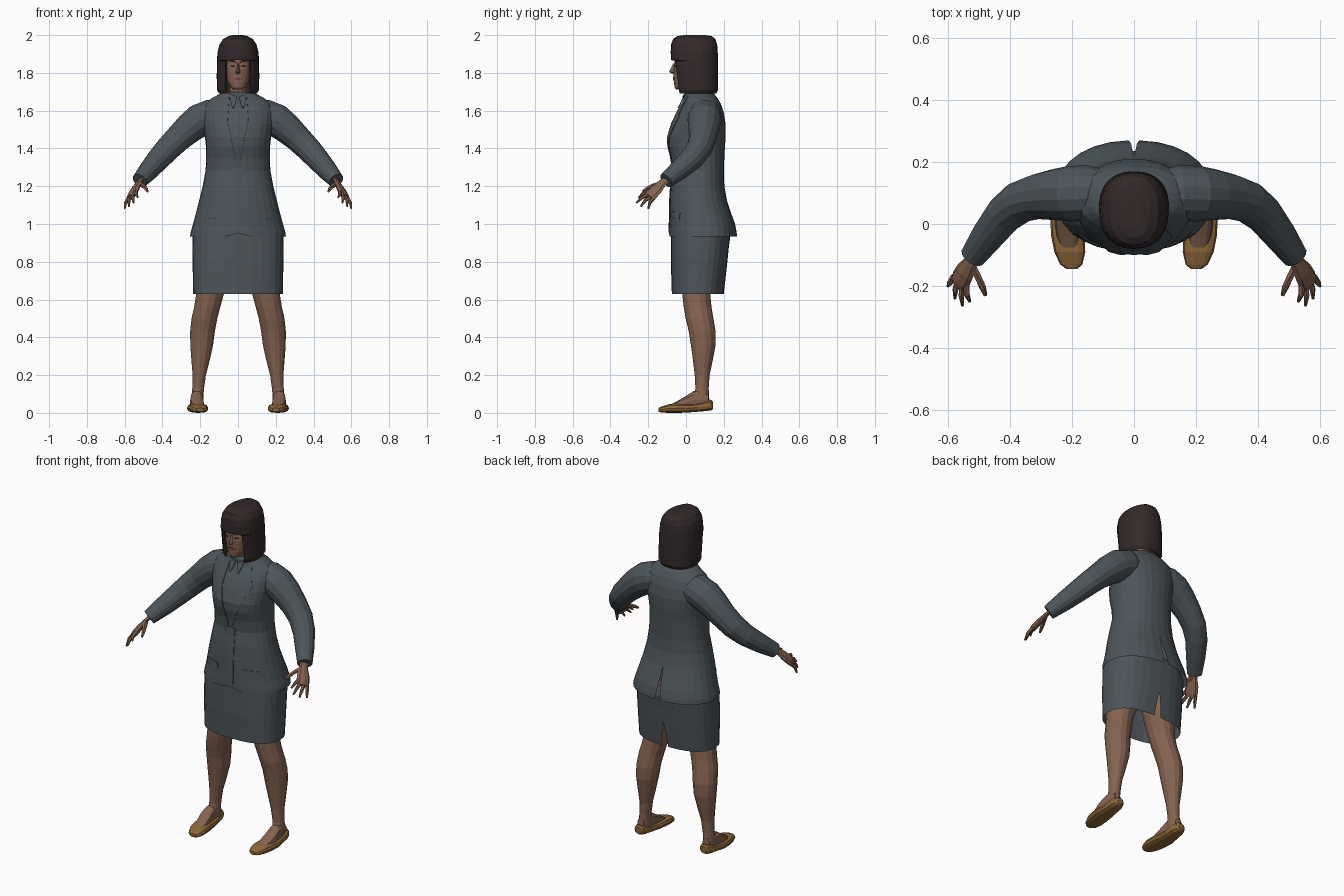
import bpy, bmesh, math
from mathutils import Vector
from mathutils.bvhtree import BVHTree

if "Cube" in bpy.data.objects:
    bpy.data.objects.remove(bpy.data.objects["Cube"])


def material(name, rgb):
    m = bpy.data.materials.new(name)
    m.use_nodes = True
    m.diffuse_color = (*rgb, 1)
    m.node_tree.nodes["Principled BSDF"].inputs["Base Color"].default_value = (*rgb, 1)
    return m


SUIT = material("slate suit", (0.075, 0.092, 0.104))
SKIN = material("brown skin", (0.235, 0.125, 0.08))
HAIR = material("dark hair", (0.033, 0.022, 0.022))
SHOE = material("tan leather", (0.27, 0.135, 0.04))
LIPS = material("lips", (0.17, 0.065, 0.05))
EYES = material("dark eyes", (0.025, 0.015, 0.012))


def skin_rings(name, rings, mat, closed=False, caps=(True, True), thick=0):
    """Join a list of point rings into a faceted surface."""
    bm = bmesh.new()
    vs = [[bm.verts.new(p) for p in r] for r in rings]
    n = len(vs[0])
    for a, b in zip(vs, vs[1:]):
        for i in range(n if closed else n - 1):
            j = (i + 1) % n
            bm.faces.new((a[i], a[j], b[j], b[i]))
    for flag, ring in zip(caps, (vs[0], vs[-1])):
        if flag:
            bm.faces.new(ring if closed else ring[:-1])
    bmesh.ops.remove_doubles(bm, verts=bm.verts, dist=0.0003)
    bmesh.ops.recalc_face_normals(bm, faces=bm.faces)
    me = bpy.data.meshes.new(name)
    bm.to_mesh(me)
    bm.free()
    me.materials.append(mat)
    ob = bpy.data.objects.new(name, me)
    bpy.context.scene.collection.objects.link(ob)
    if thick:
        mod = ob.modifiers.new("thickness", "SOLIDIFY")
        mod.thickness = thick
    return ob


def spow(v, e):
    return math.copysign(abs(v) ** e, v)


def loft(name, sections, mat, n=24, p=2.2, seam=1, x=0, caps=(False, False), thick=0):
    """Stack level rings: (z, half width, front y, back y, seam gap[, x offset])."""
    rings = []
    for z, rx, yf, yb, gap, *off in sections:
        cx = x + (off[0] if off else 0)
        ring = []
        for i in range(n + 1):
            t = gap + (2 * math.pi - 2 * gap) * i / n
            ring.append((cx + rx * spow(math.sin(t), 2 / p),
                         (yf + yb) / 2 + seam * (yb - yf) / 2 * spow(math.cos(t), 2 / p), z))
        rings.append(ring)
    return skin_rings(name, rings, mat, caps=caps, thick=thick)


def tube(name, path, mat, s=1, n=8, side=(0, 1, 0), flat=1):
    """Tapered tube along (x, y, z, radius) points, mirrored when s is -1."""
    pts = [Vector(q[:3]) for q in path]
    rings = []
    for i, c in enumerate(pts):
        tan = (pts[min(i + 1, len(pts) - 1)] - pts[max(i - 1, 0)]).normalized()
        a = Vector(side)
        a = (a - tan * a.dot(tan)).normalized()
        b = tan.cross(a) * flat
        ring = []
        for k in range(n):
            t = 2 * math.pi * k / n
            v = c + path[i][3] * (math.cos(t) * a + math.sin(t) * b)
            ring.append((v.x * s, v.y, v.z))
        rings.append(ring)
    return skin_rings(name, rings, mat, closed=True)


def tree(ob):
    me = ob.data
    return BVHTree.FromPolygons([v.co for v in me.vertices], [f.vertices[:] for f in me.polygons])


def along(line, t):
    f = t * (len(line) - 1)
    i = min(int(f), len(line) - 2)
    return Vector(line[i]).lerp(Vector(line[i + 1]), f - i)


def plate(name, target, edge_a, edge_b, mat, s=1, lift=0.004, steps=10):
    """Thin strip between two (x, z) lines, laid on the front of a part."""
    rings = []
    for i in range(steps + 1):
        a, b = along(edge_a, i / steps), along(edge_b, i / steps)
        row = []
        for k in range(4):
            q = a.lerp(b, k / 3)
            hit = target.ray_cast(Vector((q.x * s, -2, q.y)), Vector((0, 1, 0)))[0]
            row.append((q.x * s, (hit.y if hit else 0) - lift, q.y))
        rings.append(row)
    return skin_rings(name, rings, mat, caps=(False, False), thick=0.004)


# Jacket, with an open vent at the back
jacket = loft("jacket", [
    (0.935, .254, -.09, .27, .05), (0.96, .25, -.09, .268, .045), (1.0, .238, -.088, .26, .03),
    (1.06, .222, -.087, .238, .015), (1.12, .207, -.086, .218, 0), (1.2, .187, -.082, .203, 0),
    (1.28, .172, -.07, .2, 0), (1.35, .168, -.08, .203, 0), (1.41, .17, -.097, .206, 0),
    (1.46, .175, -.1, .21, 0), (1.53, .188, -.08, .21, 0), (1.59, .192, -.052, .2, 0),
    (1.635, .178, -.025, .185, 0), (1.665, .14, -.01, .168, 0), (1.69, .095, -.008, .148, 0),
    (1.7, .062, 0, .13, 0)], SUIT, n=28)
for v in jacket.data.vertices:  # rounded front corners at the hem
    if v.co.z < 0.95 and v.co.y < 0 and abs(v.co.x) < 0.03:
        v.co.z += 0.015

# Jacket front: lapels, shirt collar, overlap edge and pocket flaps
body = tree(jacket)
for s, label in ((1, "left"), (-1, "right")):
    plate(label + "_lapel", body, [(.045, 1.69), (.055, 1.55), (.01, 1.32)],
          [(.085, 1.68), (.125, 1.56), (.015, 1.31)], SUIT, s)
    plate(label + "_shirt_collar", body, [(.004, 1.675), (.02, 1.62)],
          [(.05, 1.69), (.03, 1.615)], SUIT, s, lift=.009)
    plate(label + "_pocket_flap", body, [(.08, 1.07), (.18, 1.06)],
          [(.08, 1.035), (.18, 1.025)], SUIT, s)
plate("front_overlap", body, [(-.035, 1.3), (-.035, 1.0), (-.01, .955)],
      [(.03, 1.3), (.03, 1.0), (.03, .955)], SUIT)

# Skirt with a slit at the back of the hem
loft("skirt", [(.63, .238, -.075, .2, .05), (.7, .239, -.077, .208, .03), (.78, .24, -.08, .217, 0),
               (.87, .241, -.08, .226, 0), (.94, .24, -.08, .235, 0), (1.0, .22, -.07, .22, 0)],
     SUIT, n=28, p=2.5)

# Neck and head
loft("neck", [(1.62, .055, .01, .13, 0), (1.69, .046, .01, .115, 0), (1.77, .045, 0, .11, 0)], SKIN, n=14)
head = loft("head", [
    (1.712, .022, -.052, .01, 0), (1.722, .038, -.06, .04, 0), (1.75, .056, -.064, .08, 0),
    (1.78, .067, -.065, .1, 0), (1.82, .074, -.067, .12, 0), (1.85, .076, -.062, .13, 0),
    (1.9, .078, -.062, .13, 0), (1.95, .07, -.05, .12, 0)], SKIN, n=20, caps=(True, True))
face = tree(head)
skin_rings("nose", [[(-.006, -.06, 1.85), (.006, -.06, 1.85), (0, -.068, 1.85)],
                    [(-.015, -.06, 1.803), (.015, -.06, 1.803), (0, -.09, 1.805)],
                    [(-.01, -.06, 1.793), (.01, -.06, 1.793), (0, -.07, 1.795)]], SKIN, closed=True)
for s, label in ((1, "left"), (-1, "right")):
    plate(label + "_eye", face, [(.016, 1.838), (.03, 1.843), (.045, 1.838)],
          [(.016, 1.836), (.03, 1.831), (.045, 1.836)], EYES, s, lift=.002, steps=4)
    plate(label + "_eyebrow", face, [(.012, 1.858), (.032, 1.865), (.052, 1.856)],
          [(.012, 1.853), (.032, 1.859), (.052, 1.854)], EYES, s, lift=.002, steps=4)
plate("lips", face, [(-.025, 1.77), (0, 1.778), (.025, 1.77)],
      [(-.025, 1.768), (0, 1.758), (.025, 1.768)], LIPS, lift=.003, steps=6)

# Bobbed hair with a straight fringe, open over the face
loft("hair", [
    (1.69, .1, -.05, .16, .62), (1.71, .112, -.055, .17, .6), (1.78, .113, -.063, .17, .58),
    (1.864, .112, -.075, .169, .56), (1.868, .112, -.08, .169, 0), (1.91, .108, -.081, .168, 0),
    (1.95, .098, -.079, .165, 0), (1.98, .078, -.068, .155, 0), (1.995, .05, -.045, .135, 0),
    (2.0, .025, -.01, .1, 0)], HAIR, seam=-1, p=2.3, caps=(False, True), thick=.014)

FINGERS = {"little": (.03, (.6, -.2, 1.08)), "ring": (.011, (.578, -.24, 1.092)),
           "middle": (-.009, (.553, -.263, 1.112)), "index": (-.028, (.53, -.25, 1.14))}
SPREAD = Vector((.68, .44, -.58))
KNUCKLE = Vector((.56, -.182, 1.155))

for s, label in ((1, "left"), (-1, "right")):
    # Sleeve
    tube(label + "_sleeve", [
        (.07, .1, 1.585, .07), (.14, .1, 1.575, .088), (.205, .098, 1.548, .09), (.255, .095, 1.51, .083),
        (.315, .088, 1.455, .073), (.37, .07, 1.4, .068), (.42, .03, 1.345, .062),
        (.47, -.035, 1.287, .054), (.52, -.105, 1.23, .042)], SUIT, s, n=14)
    # Hand
    tube(label + "_palm", [
        (.508, -.09, 1.245, .025), (.528, -.128, 1.215, .027), (.545, -.155, 1.185, .037),
        (.56, -.182, 1.155, .039), (.566, -.193, 1.143, .034)], SKIN, s, side=SPREAD, flat=.45)
    for finger, (offset, tip) in FINGERS.items():
        a, b = KNUCKLE + SPREAD * offset, Vector(tip)
        m = a.lerp(b, .5) + Vector((.004, -.006, .006))
        tube(f"{label}_{finger}_finger", [(*a, .011), (*m, .0095), (*b, .005)], SKIN, s, n=6)
    tube(label + "_thumb", [(.525, -.13, 1.215, .014), (.5, -.178, 1.2, .012), (.488, -.205, 1.188, .011),
                            (.479, -.23, 1.172, .006)], SKIN, s, n=6)
    # Leg
    loft(label + "_leg", [
        (z, rx, yf, yb, 0, s * cx) for z, rx, yf, yb, cx in (
            (.05, .032, .04, .125, .215), (.09, .032, .042, .122, .214), (.13, .032, .05, .12, .211),
            (.2, .036, .046, .125, .205), (.28, .05, .037, .142, .198), (.36, .062, .026, .157, .192),
            (.43, .067, .015, .157, .188), (.5, .07, -.002, .145, .178), (.56, .071, -.012, .135, .163),
            (.63, .075, -.02, .128, .148), (.72, .088, -.03, .15, .13), (.9, .1, -.04, .18, .115))],
        SKIN, n=14, p=2)

    # Foot and shoe: arches stacked from toe to heel
    def arches(name, rows, mat):
        rings = []
        for y, w, low, top in rows:
            cx = .218 + .12 * min(y, 0)
            rings.append([(s * (cx + w * spow(math.cos(t), .8)), y,
                           (low + top) / 2 + (top - low) / 2 * spow(math.sin(t), .7))
                          for t in (2 * math.pi * k / 12 for k in range(12))])
        return skin_rings(name, rings, mat, closed=True)

    arches(label + "_foot", [(-.08, .026, .02, .045), (-.04, .036, .02, .066), (0, .037, .02, .09),
                             (.04, .034, .02, .115), (.08, .031, .02, .12), (.12, .024, .02, .1)], SKIN)
    arches(label + "_shoe", [(-.145, .018, .006, .026), (-.13, .036, .002, .033), (-.09, .05, 0, .046),
                             (-.04, .054, 0, .05), (.01, .052, .002, .047), (.06, .044, .006, .05),
                             (.11, .04, .01, .064), (.135, .03, .014, .068), (.143, .018, .02, .06)], SHOE)
